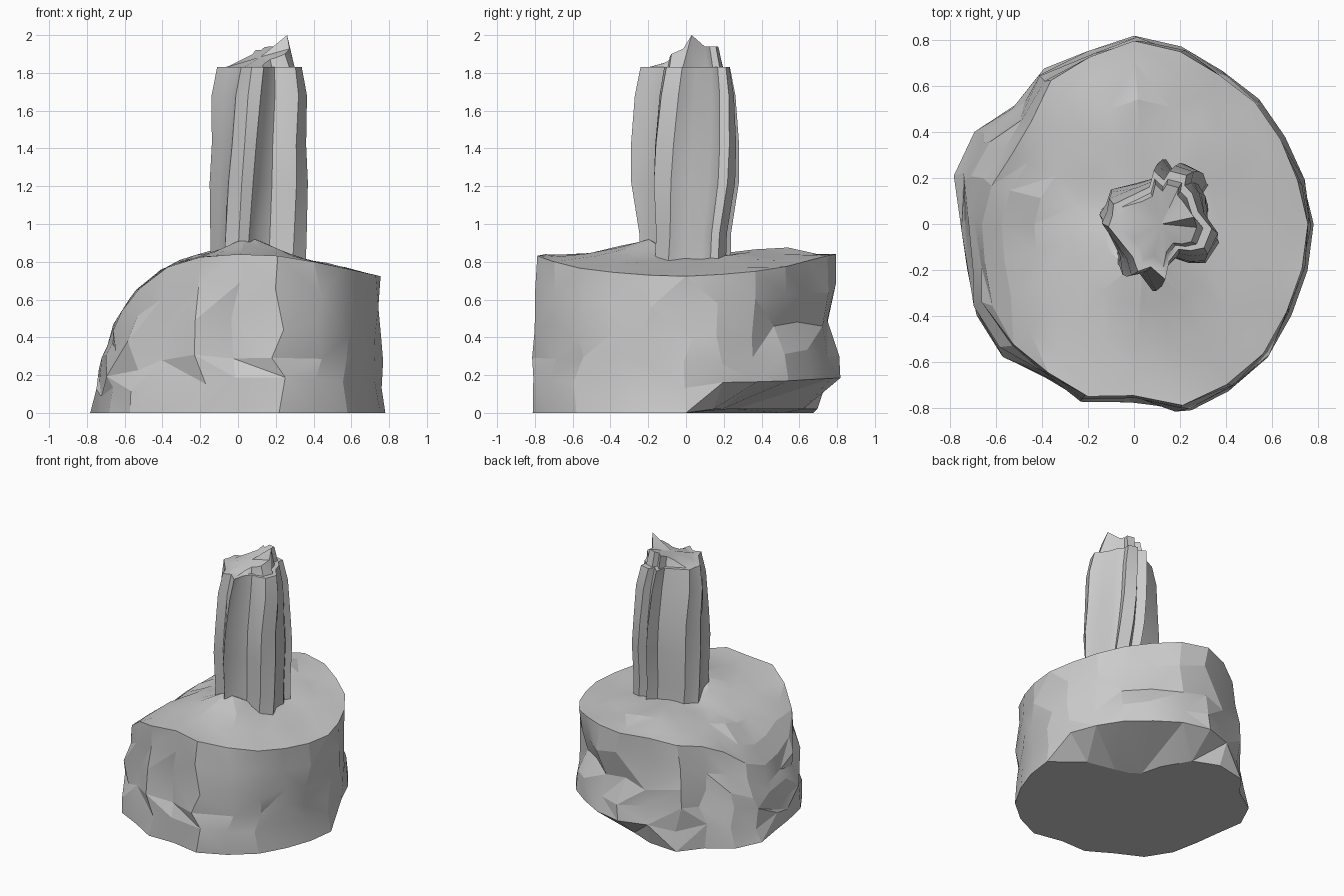
import bpy, bmesh, math, random
from mathutils import noise, Vector

if "Cube" in bpy.data.objects:
    bpy.data.objects.remove(bpy.data.objects["Cube"])
random.seed(4)


def lerp_table(table, v):
    if v <= table[0][0]:
        return table[0][1]
    for (a, p), (b, q) in zip(table, table[1:]):
        if v <= b:
            return p + (q - p) * (v - a) / (b - a)
    return table[-1][1]


def loft(name, rings, top_point, angle):
    """Skin stacked rings, close the bottom with an ngon and the top with a fan."""
    bm = bmesh.new()
    vs = [[bm.verts.new(p) for p in r] for r in rings]
    n = len(vs[0])
    for a, b in zip(vs, vs[1:]):
        for i in range(n):
            j = (i + 1) % n
            if random.random() < 0.5:
                bm.faces.new((a[i], a[j], b[j]))
                bm.faces.new((a[i], b[j], b[i]))
            else:
                bm.faces.new((a[i], a[j], b[i]))
                bm.faces.new((a[j], b[j], b[i]))
    bm.faces.new(vs[0][::-1])
    tip = bm.verts.new(top_point)
    for i in range(n):
        bm.faces.new((vs[-1][i], vs[-1][(i + 1) % n], tip))
    bmesh.ops.recalc_face_normals(bm, faces=bm.faces)
    me = bpy.data.meshes.new(name)
    bm.to_mesh(me)
    bm.free()
    ob = bpy.data.objects.new(name, me)
    bpy.context.collection.objects.link(ob)
    bpy.ops.object.select_all(action='DESELECT')
    ob.select_set(True)
    bpy.context.view_layer.objects.active = ob
    bpy.ops.object.shade_smooth_by_angle(angle=math.radians(angle))
    return ob


# Rock: irregular outline, radius every 15 degrees from +x
outline = [.78, .76, .76, .77, .77, .80, .82, .78, .78, .73, .80, .81,
           .75, .75, .79, .81, .77, .80, .77, .84, .83, .82, .79, .78]
# Where the upper rim is set in from the foot on the left
rim_in = {7: .03, 8: .06, 9: .10, 10: .19, 11: .17, 12: .09, 13: .08, 14: .08, 15: .07}
# Rock top: domed on the left, falling gently to the right
dome = [(-.72, .40), (-.66, .47), (-.57, .61), (-.48, .70), (-.38, .77), (-.2, .825),
        (0, .84), (.25, .83), (.5, .78), (.77, .72)]
# Bottom corner broken off at the back right: how far the foot is cut in
chip = {1: .2, 2: .38, 3: .46, 4: .46, 5: .36, 6: .2, 7: .06}


def height(x, y):
    z = lerp_table(dome, x)
    z += .085 * math.exp(-((x - .07) ** 2 + (y + .22) ** 2) / .03)
    z += .045 * math.exp(-((x + .05) ** 2 + (y - .45) ** 2) / .03)
    return z


rings = []
for f in (0, .22, .38, .56, .78, 1):
    ring = []
    for i, r in enumerate(outline):
        a = math.radians(15 * i)
        r_top = r - rim_in.get(i, .025)
        h = height(r_top * math.cos(a), r_top * math.sin(a))
        z = f * h
        rr = r + (r_top - r) * f ** 1.5
        if .3 < f < 1 or f == .22 and i not in chip:     # rough walls
            rr += random.uniform(-.026, .012)
            z += random.uniform(-.035, .035)
            a += random.uniform(-.05, .05)
        if f == 0:
            rr -= chip.get(i, 0)
            z = .02 if i in chip else 0
        if f == .56 and 3 <= i <= 6:    # hollow in the back wall
            rr -= .06
        ring.append((rr * math.cos(a), rr * math.sin(a), z))
    rings.append(ring)
for s in (.88, .68, .46, .25):
    ring = []
    for x, y, _ in rings[5]:
        x, y = x * s + .05 * (1 - s), y * s
        ring.append((x, y, height(x, y) + .02 * noise.noise(Vector((x * 5, y * 5, 1)))))
    rings.append(ring)
loft("rock_base", rings, (.05, 0, .84), 14)

# Trunk: fluted section with ridges and grooves, in plan
flutes = [(.37, -.08), (.32, .02), (.31, .12), (.28, .17), (.30, .22), (.22, .26),
          (.18, .22), (.14, .28), (.10, .20), (.02, .18), (-.10, .15), (-.12, .09), (-.15, .04),
          (-.10, -.06), (-.06, -.14), (-.05, -.22), (.02, -.21), (.08, -.29), (.12, -.20),
          (.18, -.15), (.24, -.17), (.31, -.17)]
levels = [(.70, 1, .86, -8), (.95, 1, .86, -4), (1.22, 1, 1, 0), (1.42, .95, 1, 3),
          (1.68, .95, .93, 8), (1.83, .84, .83, 12), (1.83, .7, .7, 12)]


def section(sx, sy, twist):
    c, s = math.cos(math.radians(twist)), math.sin(math.radians(twist))
    return [(.11 + sx * ((x - .11) * c - y * s), sy * ((x - .11) * s + y * c))
            for x, y in flutes]


rings = [[(x, y, z) for x, y in section(sx, sy, t)] for z, sx, sy, t in levels]

# Broken end: slanting cap inside the jagged rim, with one splinter
cap = []
for x, y in section(.6, .62, 12):
    cap.append((x, y, min(1.94, max(1.835, 1.875 + .35 * (x - .11) + .3 * y))))
k = min(range(len(cap)), key=lambda i: (cap[i][0] - .26) ** 2 + (cap[i][1] - .03) ** 2)
cap[k] = (.26, .03, 2.0)
rings.append(cap)
loft("broken_trunk", rings, (.12, 0, 1.885), 40)
